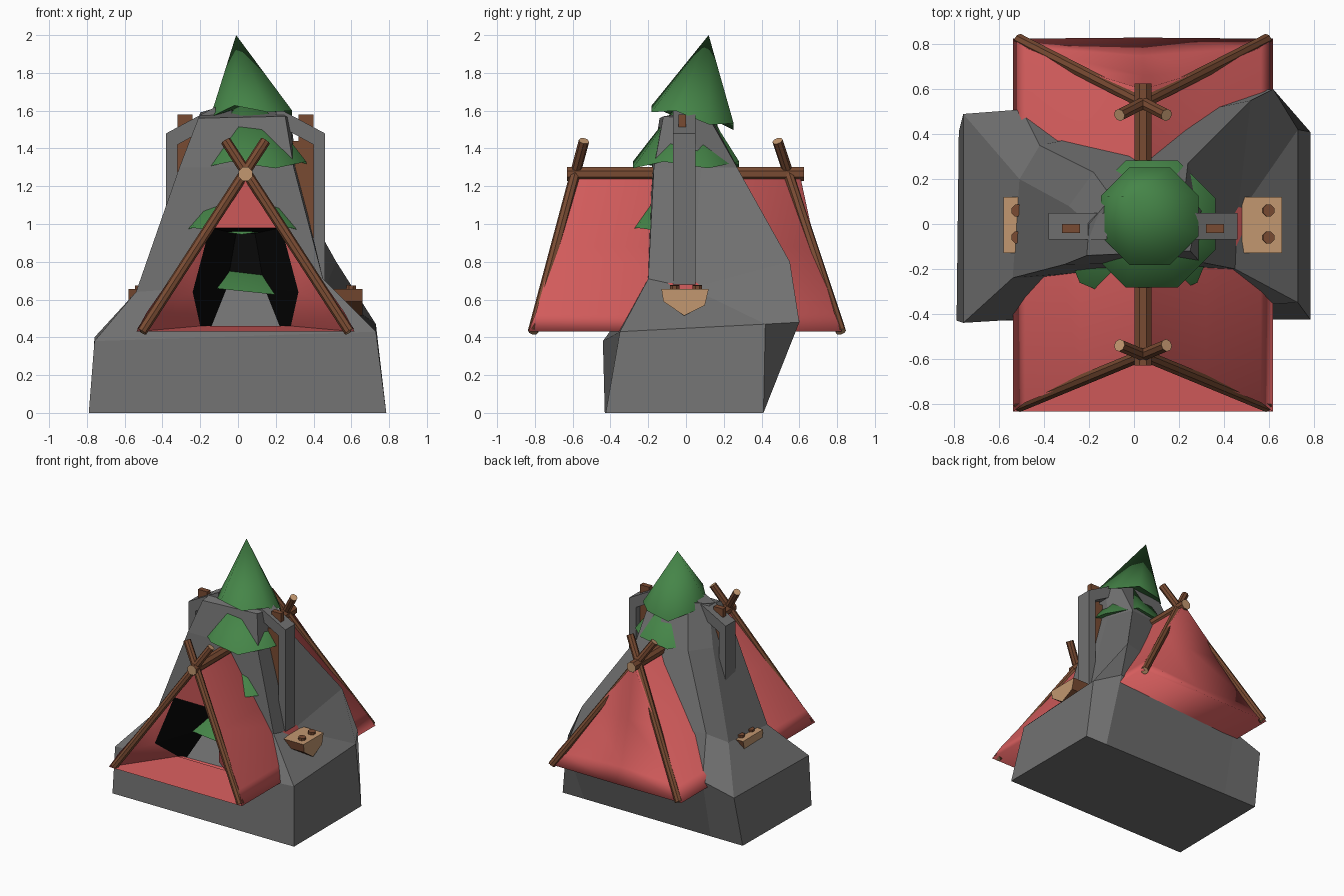
import bpy, bmesh, math
from mathutils import Vector

if "Cube" in bpy.data.objects:
    bpy.data.objects.remove(bpy.data.objects["Cube"])

CX = 0.04  # symmetry line of everything attached to the rock


def mat(name, rgb):
    m = bpy.data.materials.new(name)
    m.diffuse_color = (*rgb, 1)
    m.use_nodes = True
    m.node_tree.nodes["Principled BSDF"].inputs["Base Color"].default_value = m.diffuse_color
    return m


ROCK = mat("rock grey", (0.165, 0.165, 0.165))
RED = mat("canvas red", (0.66, 0.108, 0.108))
GREEN = mat("leaf green", (0.06, 0.235, 0.065))
BARK = mat("bark brown", (0.19, 0.07, 0.032))
WOOD = mat("cut wood", (0.54, 0.31, 0.16))
BLACK = mat("tent dark", (0.002, 0.002, 0.002))


def make(name, verts, faces, mats, rule=None, smooth=None, fix=True):
    me = bpy.data.meshes.new(name)
    me.from_pydata([tuple(v) for v in verts], [], faces)
    for m in mats:
        me.materials.append(m)
    if fix:
        bm = bmesh.new()
        bm.from_mesh(me)
        bmesh.ops.recalc_face_normals(bm, faces=bm.faces)
        bm.to_mesh(me)
        bm.free()
    if rule:
        for p in me.polygons:
            p.material_index = rule(p)
    ob = bpy.data.objects.new(name, me)
    bpy.context.collection.objects.link(ob)
    if smooth:
        bpy.ops.object.select_all(action='DESELECT')
        ob.select_set(True)
        bpy.context.view_layer.objects.active = ob
        bpy.ops.object.shade_smooth_by_angle(angle=math.radians(smooth))
    return ob


def loft(rings):
    """Closed skin through equal-length rings, capped at both ends."""
    n = len(rings[0])
    verts = [v for r in rings for v in r]
    faces = [tuple(range(n))[::-1], tuple(range(len(verts) - n, len(verts)))]
    for k in range(len(rings) - 1):
        for i in range(n):
            j = (i + 1) % n
            faces.append((k * n + i, k * n + j, k * n + n + j, k * n + n + i))
    return verts, faces


def rod(name, a, b, r, sides=8, end=WOOD):
    """Round pole between two points with pale cut ends."""
    a, b = Vector(a), Vector(b)
    q = (b - a).to_track_quat('Z', 'Y')
    ring = [q @ Vector((r * math.cos(t), r * math.sin(t), 0))
            for t in (2 * math.pi * (i + .5) / sides for i in range(sides))]
    v, f = loft([[a + p for p in ring], [b + p for p in ring]])
    return make(name, v, f, [BARK, end], lambda p: int(len(p.vertices) > 4))


# Rock: stacked irregular rings, front-left corner first
rock_rings = [
    [(-.79, -.43, 0), (.785, -.425, 0), (.785, .41, 0), (.6, .41, 0), (-.5, .41, 0), (-.78, .41, 0)],
    [(-.76, -.44, .38), (.73, -.35, .43), (.73, .42, .47), (.62, .6, .48), (-.5, .51, .47), (-.76, .49, .40)],
    [(-.54, -.24, .64), (.45, -.2, .71), (.46, .03, .66), (.52, .55, .8), (-.42, .35, .76), (-.51, .2, .66)],
    [(-.31, -.18, 1.3), (.295, -.17, 1.3), (.31, .08, 1.3), (.24, .27, 1.3), (-.18, .23, 1.3), (-.29, .08, 1.3)],
    [(-.21, -.14, 1.56), (.25, -.12, 1.57), (.28, .02, 1.56), (.22, .1, 1.6), (-.1, .12, 1.62), (-.2, 0, 1.59)],
]
make("rock", *loft(rock_rings), [ROCK])

# Tree: leaning cones poking out of the rock (x, y, radius, base z, apex, tilt, turn)
tiers = [(.07, .035, .235, 1.56, (-.01, .12, 2.0), .17, .5),
         (.08, 0, .305, 1.31, (.05, .03, 1.73), 0, .5),
         (.02, 0, .37, .96, (.03, .03, 1.38), 0, 0),
         (.04, 0, .44, .64, (.04, .03, .97), 0, .5)]
for i, (x, y, r, z, apex, tilt, turn) in enumerate(tiers):
    ring = [(x + r * math.cos(t), y + r * math.sin(t),
             z - .3 * tilt * math.sin(t) + (.02 if k % 2 else -.015))
            for k, t in enumerate(math.pi / 4 * (k + turn) for k in range(8))]
    v = ring + [apex, (x, y, z + .08)]
    f = [(k, (k + 1) % 8, 8) for k in range(8)] + [((k + 1) % 8, k, 9) for k in range(8)]
    make(f"tree_tier_{i + 1}", v, f, [GREEN], smooth=60, fix=False)

# Tent canvas: (half width, z, half length, back wall sag)
prof = [(0, 1.275, .605, .6), (.28, .88, .695, .66), (.525, .53, .795, .75), (.578, .43, .835, .83)]
v, f = [], []
for w, z, l, sag in prof:
    v += [(CX - w, -l, z), (CX + w, -l, z), (CX + w, l - .01, z), (CX, sag, z), (CX - w, l - .01, z)]
for k in range(3):
    a, b = 5 * k, 5 * k + 5
    f += [(a, a + 4, b + 4, b), (a + 1, a + 2, b + 2, b + 1),
          (a + 2, a + 3, b + 3, b + 2), (a + 3, a + 4, b + 4, b + 3)]
f.append((15, 19, 18, 17, 16))  # ground sheet
make("tent_canvas", v, f, [RED], smooth=170)

# Tent front: recessed frame round the door, mirrored left and right
door = [(.19, .98, -.58), (.28, .64, -.69), (.24, .46, -.46)]
v = [(CX, -.605, 1.275)]
for s in (-1, 1):
    v += [(CX + s * w, -l, z) for w, z, l, _ in prof[1:]]
    v += [(CX + s * w, y, z) for w, z, y in door]
f = [(0, 4, 10), (3, 9, 12, 6)]
for o in (0, 6):
    f += [(0, 1 + o, 4 + o), (1 + o, 2 + o, 5 + o, 4 + o), (2 + o, 3 + o, 6 + o, 5 + o)]
make("tent_front", v, f, [RED], smooth=40)

# Dark lining from the door back to the rock
back = [(.05, .95, -.24), (.1, .66, -.29), (.18, .46, -.43)]
v = [(CX + s * w, y, z) for s in (-1, 1) for w, z, y in door + back]
f = [(0, 6, 9, 3), (3, 9, 10, 4)]
for o in (0, 6):
    f += [(o, o + 1, o + 4, o + 3), (o + 1, o + 2, o + 5, o + 4)]
make("tent_lining", v, f, [BLACK])

# Tent poles: ridge and two crossed pairs
rod("ridge_pole", (CX, -.63, 1.265), (CX, .625, 1.265), .04)
for s in (-1, 1):
    rod(f"front_pole_{s}", (CX + s * .55, -.81, .43), (CX - s * .105, -.54, 1.44), .028)
    rod(f"back_pole_{s}", (CX + s * .55, .82, .43), (CX - s * .105, .485, 1.44), .028)

for s in (-1, 1):
    side = "right" if s > 0 else "left"
    # Stone brace: bent bar against each flank
    bar = [(.42, .68), (.42, 1.48), (.16, 1.62), (.16, 1.53), (.36, 1.42), (.36, .68)]
    rings = [[(CX + s * x, y, z) for x, z in bar] for y in (-.07, .05)]
    make(f"stone_brace_{side}", *loft(rings), [ROCK])
    # Wooden stake through the brace, with a wider board below it
    for part, x0, top in (("stake", .28, 1.58), ("board", .2, 1.44)):
        rings = [[(CX + s * x, y, z) for x, y in ((x0, -.04), (.36, -.04), (.36, .0), (x0, .0))]
                 for z in (.75, top)]
        make(f"{part}_{side}", *loft(rings), [BARK])
    # Half-log step with pale cut faces
    step = [(-.13, .655), (-.12, .59), (-.01, .515), (.1, .57), (.12, .655)]
    rings = [[(CX + s * x, y, z) for y, z in step] for x in (.44, .62)]
    make(f"log_step_{side}", *loft(rings), [BARK, WOOD],
         lambda p: int(p.normal.z > .9 or abs(p.normal.x) > .9))
    # Pegs on the step
    for y in (-.06, .06):
        rod(f"peg_{side}_{y}", (CX + s * .555, y, .6), (CX + s * .56, y, .675), .028, 8, BARK)
